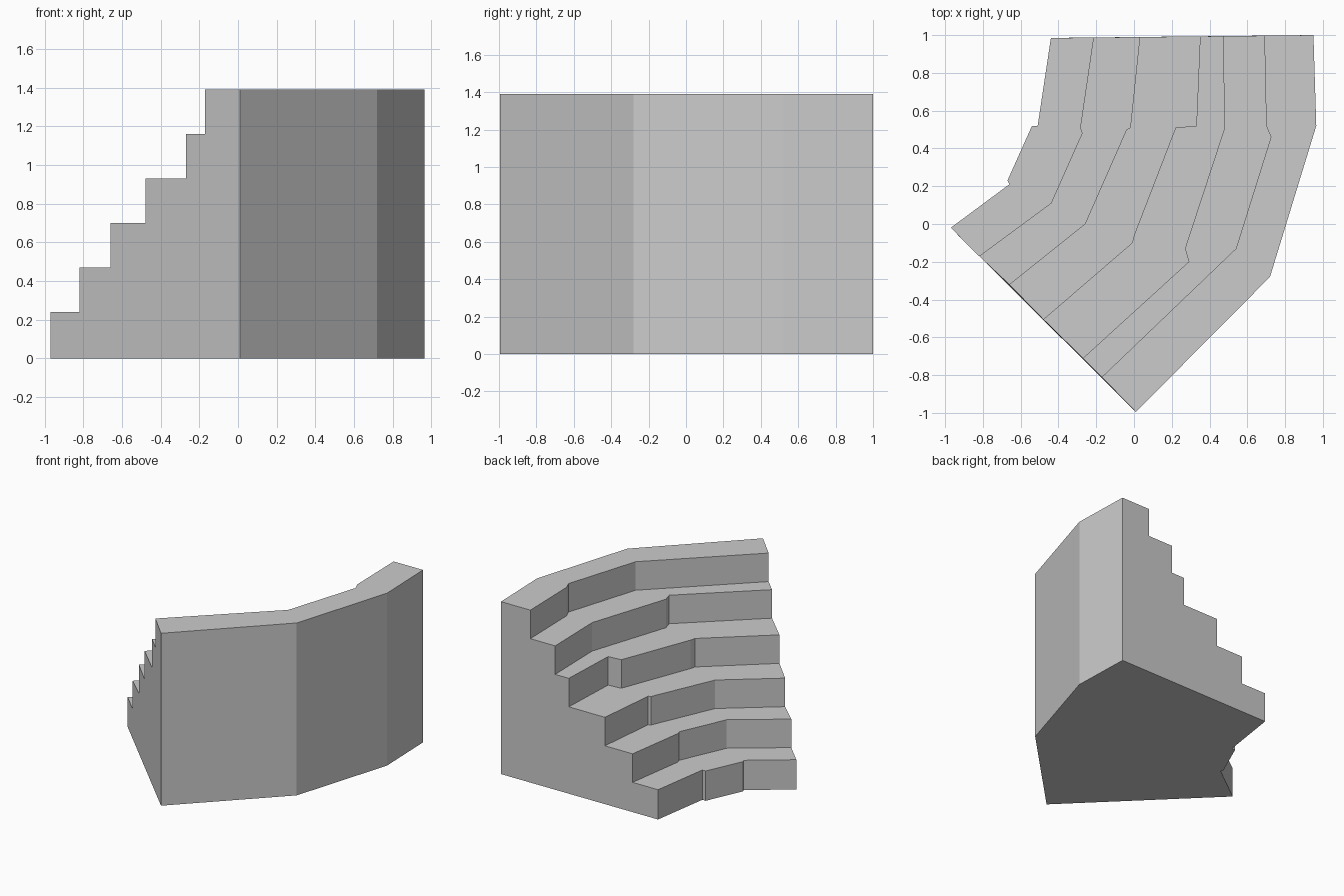
import bpy, bmesh

if "Cube" in bpy.data.objects:
    bpy.data.objects.remove(bpy.data.objects["Cube"])

# Plan-view front edge of every step, lowest first, from the front end to the back end
edges = [
    [(-.97, -.02), (-.66, .21), (-.67, .23), (-.54, .52), (-.51, .52), (-.44, .985)],
    [(-.82, -.17), (-.44, .11), (-.275, .48), (-.285, .51), (-.215, .987)],
    [(-.66, -.32), (-.26, .0), (-.04, .50), (-.02, .51), (.03, .99)],
    [(-.48, -.505), (-.01, -.10), (.0, -.06), (.22, .51), (.33, .52), (.35, .993)],
    [(-.27, -.71), (.29, -.20), (.27, -.13), (.48, .51), (.47, .995)],
    [(-.17, -.81), (.54, -.13), (.725, .46), (.70, .52), (.69, .997)],
]
outer = [(.01, -.995), (.72, -.28), (.965, .52), (.95, 1.0)]
heights = [0, .24, .47, .70, .93, 1.16, 1.39]

bm = bmesh.new()


def face(points):
    bm.faces.new([bm.verts.new(p) for p in points])


def wall(line, z0, z1):
    for a, b in zip(line, line[1:]):
        face([(*a, z0), (*b, z0), (*b, z1), (*a, z1)])


# Risers and treads
lines = edges + [outer]
for i, line in enumerate(edges):
    top = heights[i + 1]
    wall(line, heights[i], top)
    face([(*p, top) for p in line + lines[i + 1][::-1]])

# Tall curved back wall and underside
wall(outer, 0, heights[-1])
face([(*p, 0) for p in edges[0] + outer[::-1]])

# Stepped end walls
for end in (0, -1):
    profile = [(*outer[end], 0)]
    for i, line in enumerate(edges):
        profile += [(*line[end], heights[i]), (*line[end], heights[i + 1])]
    face(profile + [(*outer[end], heights[-1])])

bmesh.ops.remove_doubles(bm, verts=bm.verts, dist=.0005)
bmesh.ops.recalc_face_normals(bm, faces=bm.faces)
mesh = bpy.data.meshes.new("curved_stairs")
bm.to_mesh(mesh)
bm.free()
bpy.context.collection.objects.link(bpy.data.objects.new("curved_stairs", mesh))
